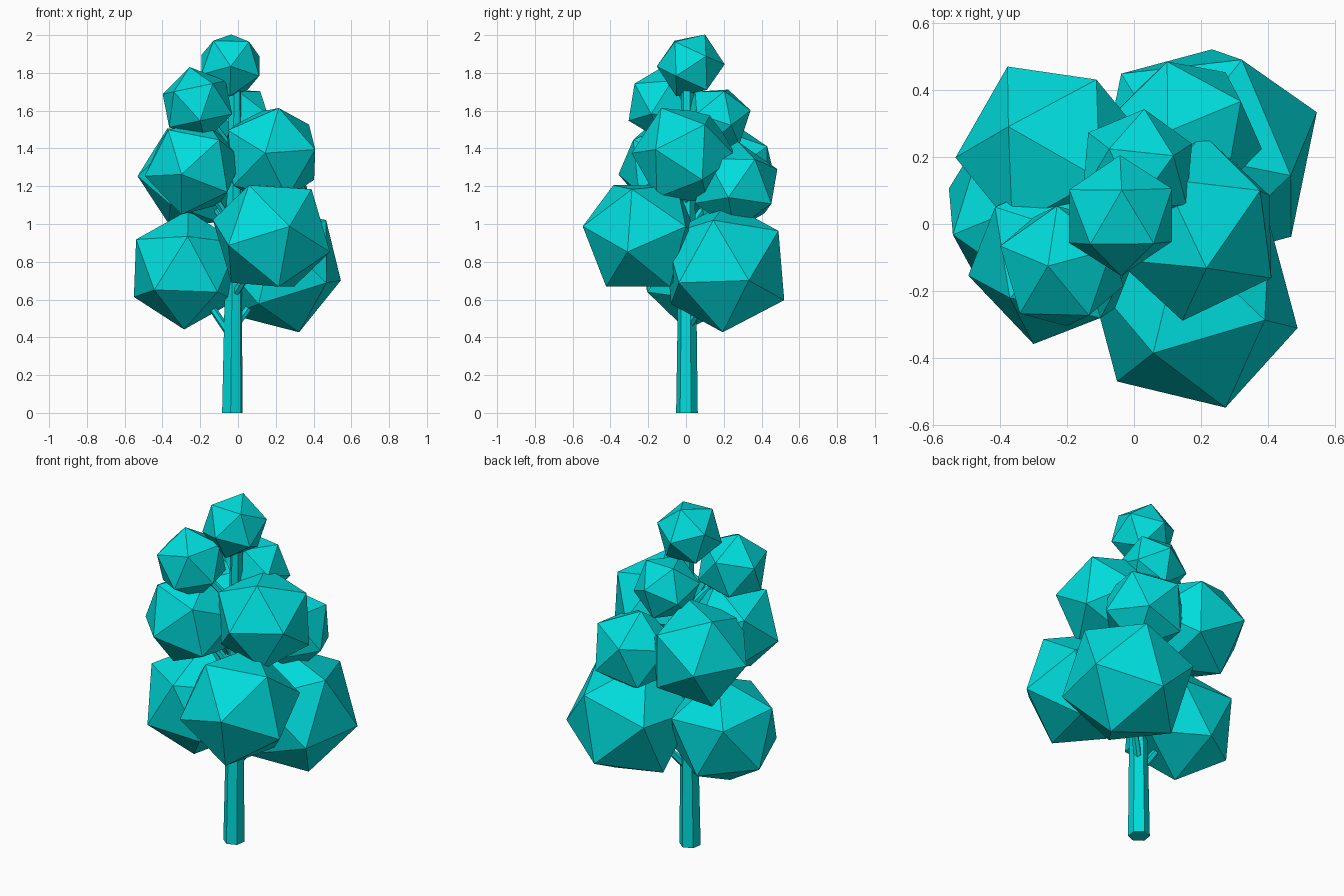
import bpy, math
from mathutils import Vector, Matrix

if "Cube" in bpy.data.objects:
    bpy.data.objects.remove(bpy.data.objects["Cube"])

mat = bpy.data.materials.new("teal")
mat.diffuse_color = (0.0, 0.72, 0.72, 1)
mat.use_nodes = True
mat.node_tree.nodes["Principled BSDF"].inputs["Base Color"].default_value = mat.diffuse_color


def frame(a, b):
    # orthonormal frame with z along a and x leaning towards b
    z = Vector(a).normalized()
    b = Vector(b)
    x = (b - z * b.dot(z)).normalized()
    return Matrix((x, z.cross(x), z)).transposed()


def foliage(name, center, r, v1, v2):
    # icosahedron with one corner along v1 and a neighbouring corner towards v2
    bpy.ops.mesh.primitive_ico_sphere_add(subdivisions=1, radius=r)
    ob = bpy.context.object
    ob.name = name
    pole = max((v.co for v in ob.data.vertices), key=lambda c: c.z)
    ring = next(v.co for v in ob.data.vertices if 0.1 * r < v.co.z < 0.9 * r)
    rot = frame(v1, v2) @ frame(pole, ring).transposed()
    ob.data.transform(rot.to_4x4())
    ob.location = center
    ob.data.materials.append(mat)


def limb(name, start, end, r1, r2, sides=6, turn=0.0):
    # tapered stick between two points
    a, b = Vector(start), Vector(end)
    d = b - a
    bpy.ops.mesh.primitive_cone_add(vertices=sides, radius1=r1, radius2=r2, depth=d.length)
    ob = bpy.context.object
    ob.name = name
    ob.data.transform(Matrix.Rotation(turn, 4, 'Z'))
    ob.data.transform(d.to_track_quat('Z', 'Y').to_matrix().to_4x4())
    ob.location = (a + b) / 2
    ob.data.materials.append(mat)


# name, centre, radius, two corner directions, height the branch climbs
clumps = [
    ("lower_left", (-.275, .04, .757), .318, (-.01, -.04, -.31), (-.285, .07, -.135), .36),
    ("lower_front", (.177, -.235, .937), .33, (.095, -.31, .05), (-.125, -.155, .28), .33),
    ("lower_back", (.215, .205, .77), .36, (.335, .13, -.07), (.085, -.02, -.34), .33),
    ("middle_left", (-.235, -.10, 1.30), .268, (-.06, -.24, -.035), (.14, -.235, .155), .30),
    ("middle_back_left", (-.235, .208, 1.257), .297, (-.15, .276, -.007), (.135, .226, .163), .30),
    ("middle_back_right", (.15, .265, 1.20), .242, (-.05, .01, .235), (-.04, .2, .05), .30),
    ("middle_right", (.175, -.01, 1.365), .28, (-.03, -.27, .01), (.04, -.12, .245), .28),
    ("upper_left", (-.215, -.125, 1.635), .2, (-.04, 0, .19), (-.12, -.14, .05), .24),
    ("upper_back", (.01, .165, 1.56), .183, (.02, .17, .04), (.115, 0, .15), .24),
]

# foliage clumps, each carried by a thin branch
for name, c, r, v1, v2, rise in clumps:
    foliage(name + "_foliage", c, r, v1, v2)
    limb(name + "_branch", (-.03, 0.005, c[2] - rise), c, .022, .016)

# crown on top of the trunk
foliage("top_foliage", (-.04, .025, 1.84), .18, (.01, -1, -.03), (-.09, -.085, .13))
limb("trunk", (-.03, .005, 0), (-.015, .008, 1.82), .058, .032, 6, math.radians(10))
